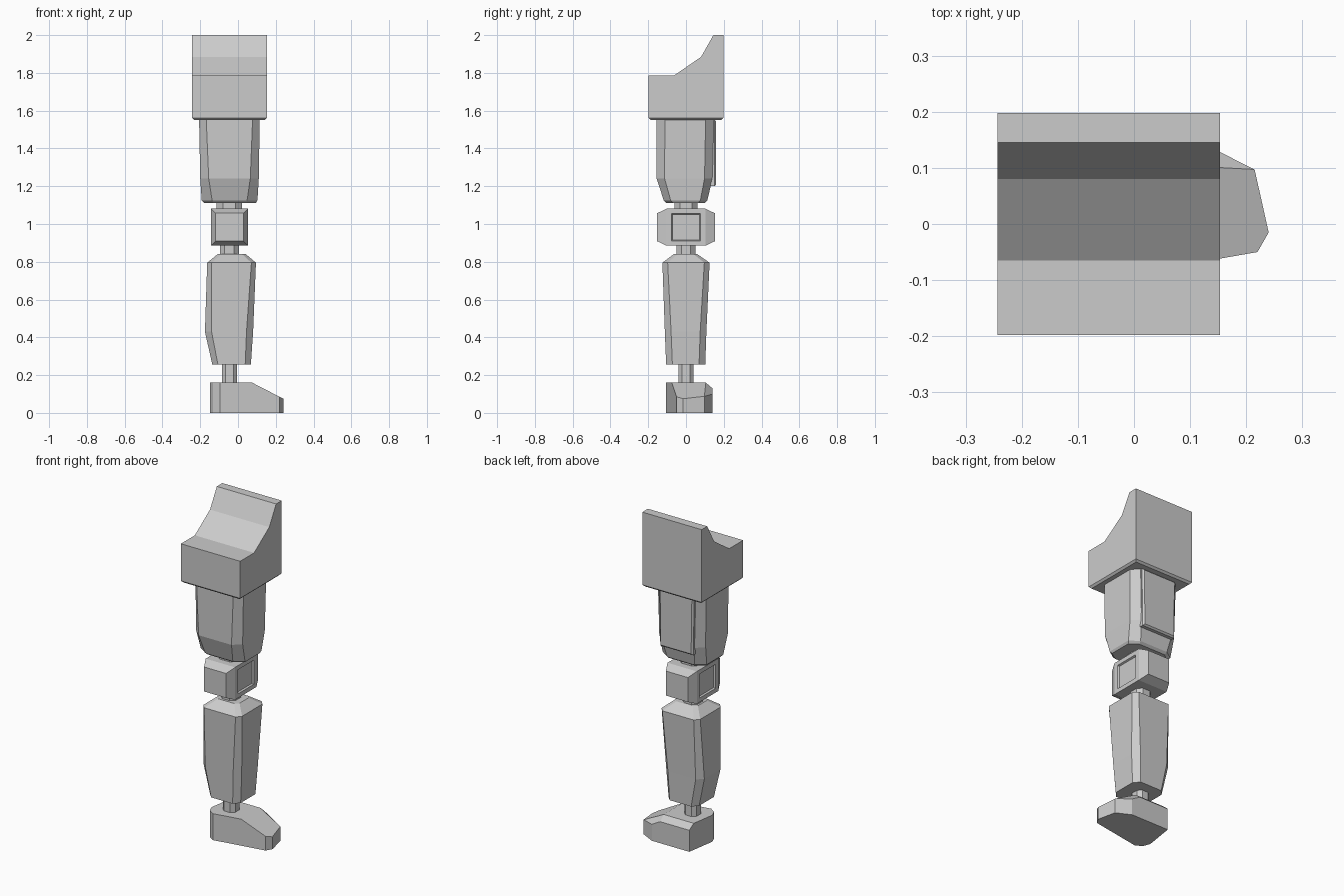
import bpy, bmesh
from mathutils import Vector

if "Cube" in bpy.data.objects:
    bpy.data.objects.remove(bpy.data.objects["Cube"])


def finish(name, bm):
    bmesh.ops.recalc_face_normals(bm, faces=bm.faces[:])
    mesh = bpy.data.meshes.new(name)
    bm.to_mesh(mesh)
    bm.free()
    ob = bpy.data.objects.new(name, mesh)
    bpy.context.collection.objects.link(ob)
    return ob


def extrude(points, vec):
    """Prism from a planar outline."""
    bm = bmesh.new()
    f = bm.faces.new([bm.verts.new(p) for p in points])
    out = bmesh.ops.extrude_face_region(bm, geom=[f], use_keep_orig=True)
    verts = [v for v in out['geom'] if isinstance(v, bmesh.types.BMVert)]
    bmesh.ops.translate(bm, verts=verts, vec=vec)
    bmesh.ops.recalc_face_normals(bm, faces=bm.faces[:])
    return bm


def loft(name, rings):
    """Stack of corner-cut rectangles: (z, x0, x1, y0, y1, cut_x, cut_y)."""
    bm = bmesh.new()
    loops = []
    for z, x0, x1, y0, y1, cx, cy in rings:
        pts = [(x0 + cx, y0), (x1 - cx, y0), (x1, y0 + cy), (x1, y1 - cy),
               (x1 - cx, y1), (x0 + cx, y1), (x0, y1 - cy), (x0, y0 + cy)]
        loops.append([bm.verts.new((x, y, z)) for x, y in pts])
    for a, b in zip(loops, loops[1:]):
        for i in range(8):
            j = (i + 1) % 8
            bm.faces.new((a[i], a[j], b[j], b[i]))
    bm.faces.new(loops[0])
    bm.faces.new(loops[-1])
    return finish(name, bm)


def cut(bm, a, b, c):
    """Slice off everything above the plane through three points."""
    a, b, c = Vector(a), Vector(b), Vector(c)
    n = (b - a).cross(c - a).normalized()
    if n.z < 0:
        n = -n
    res = bmesh.ops.bisect_plane(bm, geom=bm.verts[:] + bm.edges[:] + bm.faces[:],
                                 dist=1e-5, plane_co=a, plane_no=n, clear_outer=True)
    bmesh.ops.holes_fill(bm, edges=[e for e in bm.edges if e.is_boundary], sides=0)


# Hip block: side profile with a stepped slope, lower rim bevelled
profile = [(-.198, 1.55), (.198, 1.55), (.198, 2), (.145, 2),
           (.08, 1.885), (-.065, 1.785), (-.198, 1.785)]
bm = extrude([(-.243, y, z) for y, z in profile], (.396, 0, 0))
rim = [e for e in bm.edges if all(v.co.z < 1.551 for v in e.verts)]
bmesh.ops.bevel(bm, geom=rim, offset=.011, segments=1, affect='EDGES')
finish("hip_block", bm)

# Thigh and its raised back panel
loft("thigh", [(1.112, -.18, .095, -.105, .1, .05, .035),
               (1.125, -.192, .103, -.118, .113, .055, .037),
               (1.24, -.2, .11, -.155, .14, .045, .042),
               (1.552, -.206, .115, -.155, .147, .038, .043)])
bm = extrude([(-.155, .13, 1.2), (.066, .13, 1.2), (.07, .13, 1.552), (-.16, .13, 1.552)],
             (0, .03, 0))
outer = [e for e in bm.edges if all(v.co.y > .155 for v in e.verts)]
bmesh.ops.bevel(bm, geom=outer, offset=.009, segments=1, affect='EDGES')
finish("thigh_back_panel", bm)

# Knee block: tapered front and back, recessed side panels
bm = bmesh.new()
bmesh.ops.create_cube(bm, size=1)
bmesh.ops.scale(bm, verts=bm.verts[:], vec=(.196, .204, .196))
bmesh.ops.translate(bm, verts=bm.verts[:], vec=(-.046, 0, .983))
bm.normal_update()
ends = [f for f in bm.faces if abs(f.normal.y) > .9]
sides = [f for f in bm.faces if abs(f.normal.x) > .9]
bmesh.ops.inset_individual(bm, faces=ends, thickness=.034, depth=0)
for f in ends:
    s = 1 if f.calc_center_median().y > 0 else -1
    bmesh.ops.translate(bm, verts=f.verts[:], vec=(0, .051 * s, 0))
bmesh.ops.inset_individual(bm, faces=sides, thickness=.036, depth=0)
bmesh.ops.inset_individual(bm, faces=sides, thickness=.006, depth=0)
for f in sides:
    s = 1 if f.calc_center_median().x > -.046 else -1
    bmesh.ops.translate(bm, verts=f.verts[:], vec=(-.01 * s, 0, 0))
finish("knee_block", bm)

# Shin
loft("shin", [(.255, -.136, .068, -.105, .102, .03, .033),
              (.43, -.175, .08, -.112, .108, .035, .033),
              (.795, -.163, .095, -.125, .125, .024, .028),
              (.84, -.108, .042, -.065, .06, .02, .02)])

# Joint pins
for name, z0, z1, cx, rx, ry in [("thigh_pin", 1.07, 1.13, -.046, .068, .062),
                                 ("knee_pin", .83, .9, -.046, .05, .05),
                                 ("ankle_pin", .14, .27, -.045, .041, .041)]:
    loft(name, [(z, cx - rx, cx + rx, -ry, ry, rx * .5, ry * .5) for z in (z0, z1)])

# Foot: outline prism sliced by the toe slope and two outer chamfers
outline = [(-.095, -.105), (.22, -.05), (.24, -.015), (.215, .097), (.13, .14),
           (-.12, .14), (-.148, -.04), (-.132, -.08)]
bm = extrude([(x, y, 0) for x, y in outline], (0, 0, .16))
cut(bm, (.075, 0, .16), (.075, .1, .16), (.24, 0, .075))
cut(bm, (-.1, .105, .16), (.075, .105, .16), (.075, .14, .13))
cut(bm, (.075, .105, .16), (.215, .097, .088), (.075, .14, .13))
finish("foot", bm)
